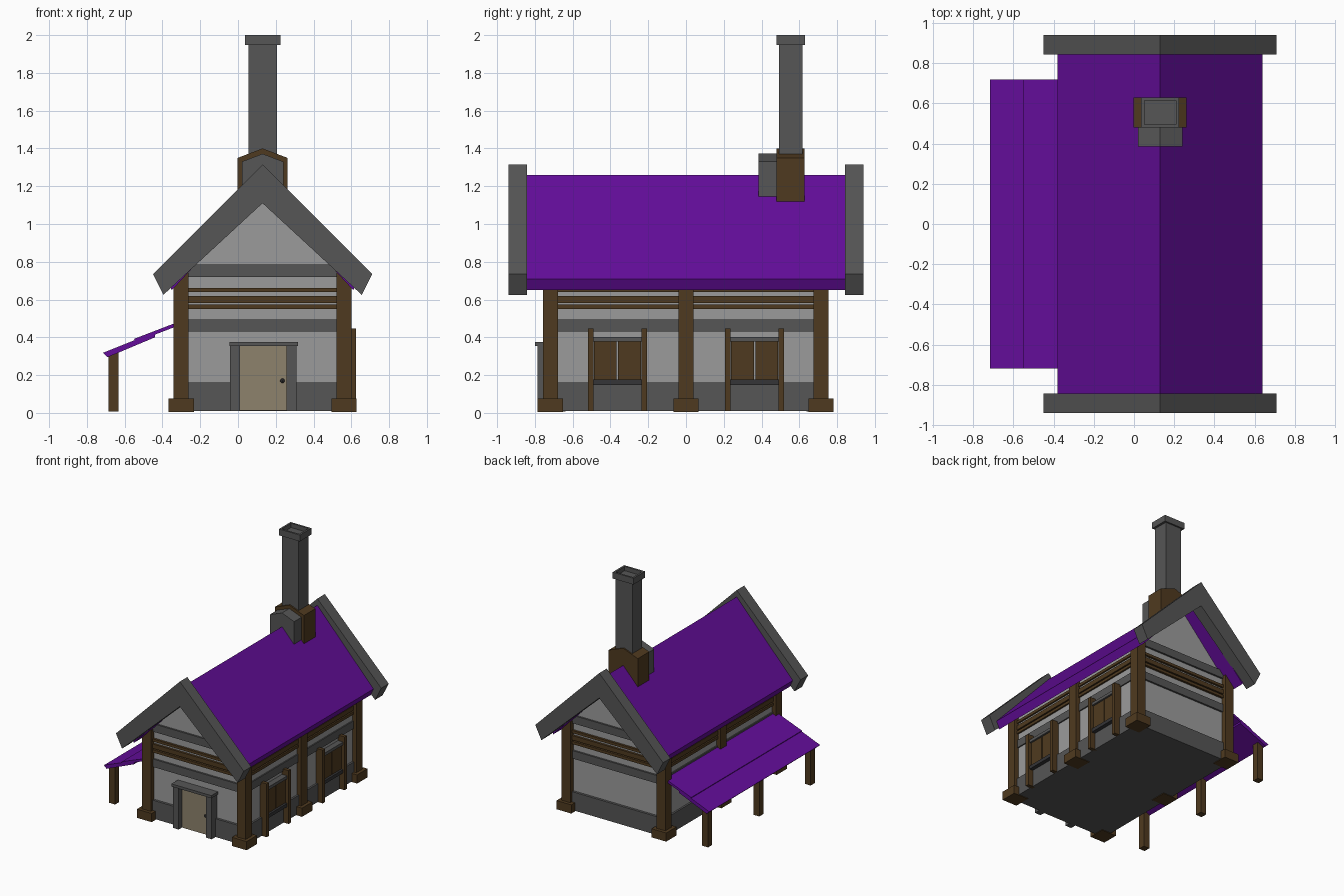
import bpy, bmesh, math
from mathutils import Vector

if "Cube" in bpy.data.objects:
    bpy.data.objects.remove(bpy.data.objects["Cube"])

CX = 0.13  # ridge line of the house


def mat(name, rgb):
    m = bpy.data.materials.new(name)
    m.diffuse_color = (*rgb, 1)
    m.use_nodes = True
    m.node_tree.nodes["Principled BSDF"].inputs["Base Color"].default_value = m.diffuse_color
    return m


PLASTER = mat("light grey plaster", (0.33, 0.33, 0.33))
STONE = mat("grey stone", (0.092, 0.092, 0.092))
DARK = mat("dark grey stone", (0.035, 0.035, 0.038))
WOOD = mat("brown wood", (0.078, 0.042, 0.014))
ROOF = mat("purple roof", (0.125, 0.004, 0.32))
DOOR = mat("tan door", (0.27, 0.225, 0.15))


def finish(name, bm, m):
    bmesh.ops.recalc_face_normals(bm, faces=bm.faces)
    me = bpy.data.meshes.new(name)
    bm.to_mesh(me)
    bm.free()
    me.materials.append(m)
    ob = bpy.data.objects.new(name, me)
    bpy.context.collection.objects.link(ob)
    return ob


def box(name, x, y, z, m):
    """Box from (min, max) pairs."""
    bm = bmesh.new()
    bmesh.ops.create_cube(bm, size=1)
    for v in bm.verts:
        v.co = Vector([(a + b) / 2 + c * (b - a) for c, (a, b) in zip(v.co, (x, y, z))])
    return finish(name, bm, m)


def prism(name, pts, y0, y1, m):
    """Extrude an x,z profile along y."""
    bm = bmesh.new()
    f = bm.faces.new([bm.verts.new((x, y0, z)) for x, z in pts])
    ext = bmesh.ops.extrude_face_region(bm, geom=[f])
    bmesh.ops.translate(bm, vec=(0, y1 - y0, 0),
                        verts=[v for v in ext["geom"] if isinstance(v, bmesh.types.BMVert)])
    return finish(name, bm, m)


def mirrored(half):
    """Half profile (dx, z), starting and ending on the ridge, made whole."""
    left = [(CX - d, z) for d, z in reversed(half) if d > 0]
    return [(CX + d, z) for d, z in half] + left


def ring(name, hx, hy, z, m):
    """Course running around the whole house."""
    return box(name, (CX - hx, CX + hx), (-hy, hy), z, m)


# walls and gables
prism("plaster_walls", mirrored([(0, 1.18), (0.435, 0.71), (0.435, 0.05)]), -0.715, 0.715, PLASTER)
ring("stone_base", 0.45, 0.735, (0.01, 0.16), STONE)
ring("middle_stone_band", 0.445, 0.73, (0.43, 0.495), STONE)
for i, z in enumerate([(0.55, 0.573), (0.583, 0.62), (0.64, 0.662)]):
    ring(f"wall_beam_{i}", 0.448, 0.733, z, WOOD)
box("gable_stone_band", (CX - 0.41, CX + 0.41), (-0.73, 0.73), (0.72, 0.785), STONE)

# posts with foot blocks
for sx in (-1, 1):
    for y in (-0.718, 0, 0.715):
        x = CX + sx * 0.431
        box("wall_post", (x - 0.04, x + 0.04), (y - 0.04, y + 0.04), (0.05, 0.74 if y else 0.69), WOOD)
        box("post_foot", (x - 0.067, x + 0.067), (y - 0.067, y + 0.067), (0.005, 0.076), WOOD)

# roof and gable trims
prism("main_roof", mirrored([(0, 1.26), (0.51, 0.71), (0.48, 0.65), (0, 1.168)]), -0.85, 0.85, ROOF)
for s, n in ((-1, "front"), (1, "back")):
    prism(n + "_gable_trim", mirrored([(0, 1.315), (0.58, 0.735), (0.525, 0.625), (0, 1.11)]),
          s * 0.94, s * 0.843, STONE)

# side awning of two overlapping boards, on posts
prism("upper_awning_board", [(-0.29, 0.492), (-0.55, 0.392), (-0.545, 0.374), (-0.29, 0.472)],
      -0.718, 0.718, ROOF)
prism("lower_awning_board", [(-0.44, 0.428), (-0.715, 0.318), (-0.69, 0.295), (-0.44, 0.4)],
      -0.718, 0.718, ROOF)
for y in (-0.665, 0, 0.665):
    box("awning_post", (-0.685, -0.632), (y - 0.027, y + 0.027), (0.008, 0.325), WOOD)

# door
box("door_panel", (0.0, 0.27), (-0.745, -0.70), (0.012, 0.36), DOOR)
for x in (-0.042, 0.258):
    box("door_frame_side", (x, x + 0.053), (-0.785, -0.70), (0.01, 0.358), STONE)
box("door_lintel", (-0.045, 0.318), (-0.80, -0.70), (0.354, 0.376), STONE)
bm = bmesh.new()
bmesh.ops.create_uvsphere(bm, u_segments=8, v_segments=6, radius=0.012)
bmesh.ops.translate(bm, vec=(0.235, -0.755, 0.17), verts=bm.verts)
finish("door_knob", bm, DARK)

# windows on the right side
for c in (-0.363, 0.363):
    for s in (-1, 1):
        p = c + s * 0.142
        box("window_post", (0.56, 0.625), (p - 0.015, p + 0.015), (0.01, 0.447), WOOD)
        q = c + s * 0.064
        box("window_shutter", (0.56, 0.597), (q - 0.06, q + 0.06), (0.178, 0.378), WOOD)
    box("window_backing", (0.56, 0.585), (c - 0.13, c + 0.13), (0.16, 0.39), PLASTER)
    box("window_sill", (0.56, 0.612), (c - 0.13, c + 0.13), (0.148, 0.176), DARK)
    box("window_lintel", (0.56, 0.612), (c - 0.13, c + 0.13), (0.378, 0.402), STONE)

# chimney with a wooden base and a stone front block
prism("chimney_base", mirrored([(0, 1.40), (0.132, 1.35), (0.132, 1.118), (0, 1.118)]), 0.48, 0.628, WOOD)
prism("chimney_front_block", mirrored([(0, 1.372), (0.11, 1.33), (0.11, 1.145), (0, 1.145)]),
      0.385, 0.49, STONE)
box("chimney_shaft", (0.055, 0.206), (0.492, 0.617), (1.2, 1.95), STONE)
cap = box("chimney_cap", (0.036, 0.225), (0.48, 0.63), (1.948, 2.0), STONE)
bm = bmesh.new()
bm.from_mesh(cap.data)
top = max(bm.faces, key=lambda f: f.calc_center_median().z)
bmesh.ops.inset_region(bm, faces=[top], thickness=0.022)
ext = bmesh.ops.extrude_discrete_faces(bm, faces=[top])["faces"][0]
bmesh.ops.translate(bm, vec=(0, 0, -0.035), verts=ext.verts)
bm.to_mesh(cap.data)
bm.free()
